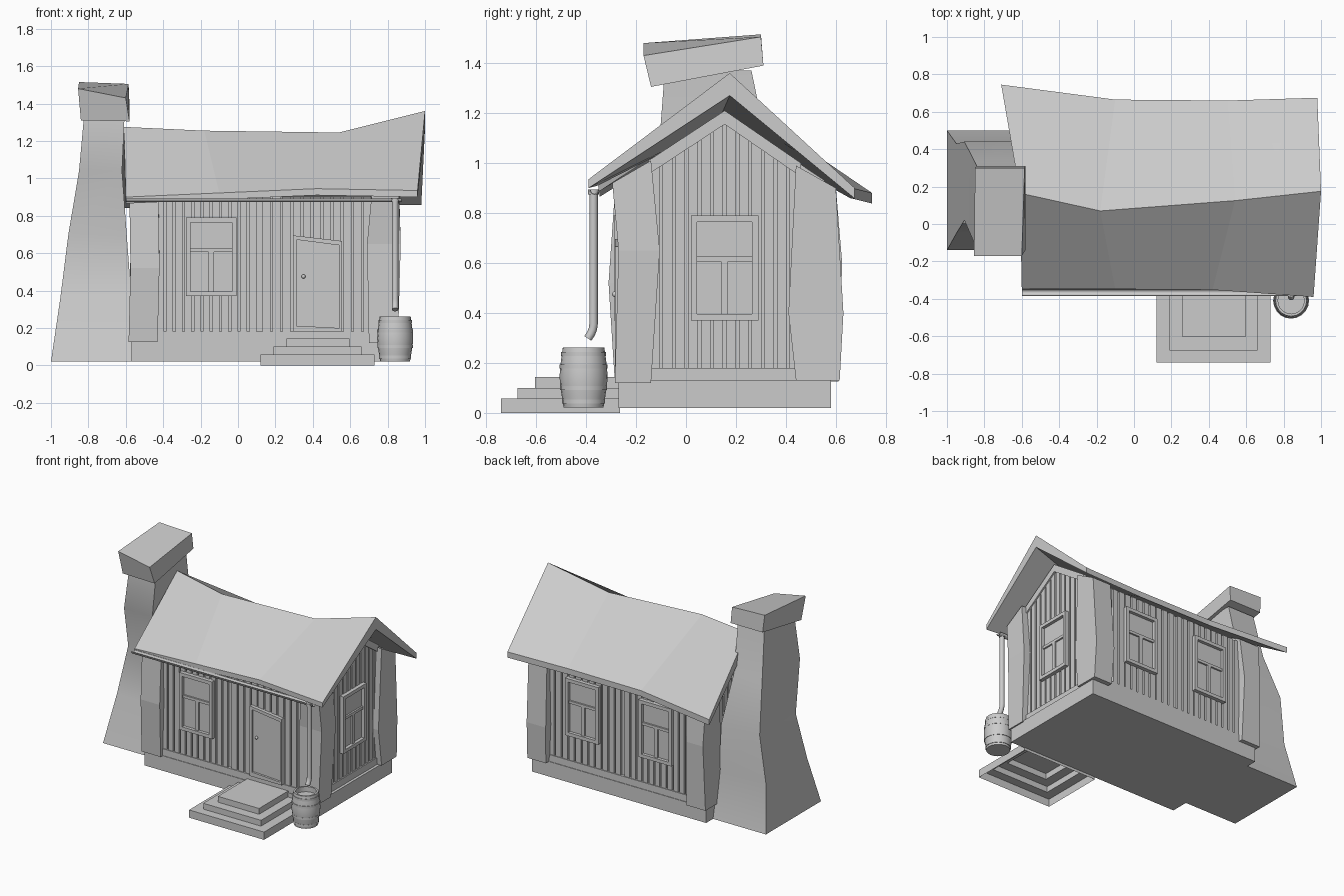
import bpy, bmesh
from math import pi, sin, cos, radians
from mathutils import Matrix, Vector

if "Cube" in bpy.data.objects:
    bpy.data.objects.remove(bpy.data.objects["Cube"])


def finish(name, bm, mat=None, smooth=False):
    if mat:
        bm.transform(mat)
    bmesh.ops.recalc_face_normals(bm, faces=bm.faces)
    me = bpy.data.meshes.new(name)
    bm.to_mesh(me)
    bm.free()
    ob = bpy.data.objects.new(name, me)
    bpy.context.collection.objects.link(ob)
    if smooth:
        bpy.ops.object.select_all(action='DESELECT')
        ob.select_set(True)
        bpy.context.view_layer.objects.active = ob
        bpy.ops.object.shade_smooth_by_angle(angle=radians(35))
    return ob


def loft(name, rings, start=True, end=True, mat=None, smooth=False):
    bm = bmesh.new()
    vs = [[bm.verts.new(p) for p in r] for r in rings]
    n = len(vs[0])
    for a, b in zip(vs, vs[1:]):
        for i in range(n):
            bm.faces.new((a[i], a[(i + 1) % n], b[(i + 1) % n], b[i]))
    if start:
        bm.faces.new(vs[0])
    if end:
        bm.faces.new(vs[-1])
    return finish(name, bm, mat, smooth)


def rect(z, x0, x1, y0, y1):
    return [(x0, y0, z), (x1, y0, z), (x1, y1, z), (x0, y1, z)]


def boxes(name, items, mat=None):
    # each item: x0, x1, y0, y1, z0, z1 (optional other height for the x1 side)
    bm = bmesh.new()
    for it in items:
        x0, x1, y0, y1, z0, z1 = it[:6]
        z2 = it[6] if len(it) > 6 else z1
        lo = [bm.verts.new(p) for p in rect(z0, x0, x1, y0, y1)]
        hi = [bm.verts.new(p) for p in ((x0, y0, z1), (x1, y0, z2), (x1, y1, z2), (x0, y1, z1))]
        bm.faces.new(lo)
        bm.faces.new(hi)
        for i in range(4):
            j = (i + 1) % 4
            bm.faces.new((lo[i], lo[j], hi[j], hi[i]))
    return finish(name, bm, mat)


def circle(r, z, c, n=20):
    return [(c[0] + r * cos(2 * pi * i / n), c[1] + r * sin(2 * pi * i / n), z) for i in range(n)]


# wall frames: local x runs along the wall, local -y points outwards
FRONT = Matrix.Translation((0, -0.245, 0))
RIGHT = Matrix.Translation((0.80, 0, 0)) @ Matrix.Rotation(pi / 2, 4, 'Z')
BACK = Matrix.Translation((0, 0.555, 0)) @ Matrix.Rotation(pi, 4, 'Z')
LEFT = Matrix.Translation((-0.54, 0, 0)) @ Matrix.Rotation(-pi / 2, 4, 'Z')

# foundation, sill and wall core
boxes("foundation", [(-0.57, 0.845, -0.27, 0.58, 0.02, 0.13)])
boxes("sill", [(-0.56, 0.825, -0.266, 0.576, 0.13, 0.18)])
boxes("wall_core", [(-0.54, 0.80, -0.245, 0.555, 0.13, 0.90)])


# gable ends with barge trim
def gable(name, x0, x1, pts):
    loft(name, [[(x, y, z) for y, z in pts] for x in (x0, x1)])


tri = [(-0.245, 0.88), (0.555, 0.88), (0.555, 0.93), (0.155, 1.20), (-0.245, 0.93)]
gable("right_gable", 0.74, 0.80, tri)
gable("left_gable", -0.54, -0.48, [(y, z - 0.03 if z > 0.9 else z) for y, z in tri])
trim = [(-0.15, 1.01), (0.155, 1.21), (0.46, 1.00), (0.46, 0.945), (0.155, 1.155), (-0.15, 0.955)]
gable("right_gable_trim", 0.80, 0.826, trim)
gable("left_gable_trim", -0.566, -0.54, [(y, z - 0.04) for y, z in trim])


# vertical wall planks
def planks(name, a, b, count, top, mat):
    w = (b - a) / count
    items = []
    for i in range(count):
        u, v = a + i * w + 0.006, a + (i + 1) * w - 0.006
        items.append((u, v, -0.016, 0.005, 0.18, top(u), top(v)))
    boxes(name, items, mat)


flat = lambda u: 0.90
for nm, m, s in (("front", FRONT, 1), ("back", BACK, -1)):
    for k, (a, b) in enumerate(((-0.44, 0.105), (0.125, 0.72))):
        a, b = sorted((a * s, b * s))
        planks(f"{nm}_planks_{k + 1}", a, b, 11, flat, m)
planks("right_planks", -0.15, 0.46, 12, lambda u: 1.165 - 0.68 * abs(u - 0.155), RIGHT)
planks("left_planks", -0.46, 0.15, 12, lambda u: 1.125 - 0.68 * abs(u + 0.155), LEFT)

# crooked corner posts (rows: z, x0, x1, y0, y1); tops follow the roof slope
posts = {
    "front_right_post": [(0.12, 0.70, 0.855, -0.285, -0.14), (0.65, 0.69, 0.87, -0.27, -0.105),
                         (0.92, 0.715, 0.86, -0.295, -0.14)],
    "front_left_post": [(0.125, -0.585, -0.43, -0.285, -0.14), (0.52, -0.575, -0.42, -0.31, -0.13),
                        (0.88, -0.58, -0.425, -0.285, -0.14)],
    "back_right_post": [(0.13, 0.71, 0.86, 0.44, 0.615), (0.40, 0.70, 0.855, 0.41, 0.63),
                        (0.90, 0.71, 0.86, 0.44, 0.60)],
    "back_left_post": [(0.125, -0.585, -0.43, 0.44, 0.61), (0.60, -0.575, -0.44, 0.42, 0.625),
                       (0.90, -0.58, -0.42, 0.44, 0.60)],
}
for nm, rows in posts.items():
    rings = [rect(*r) for r in rows]
    inner = rows[-1][4] if "front" in nm else rows[-1][3]
    rings[-1] = [(x, y, z + (0.09 if y == inner else 0)) for x, y, z in rings[-1]]
    loft(nm, rings)


# windows: outer frame, sash bars and glass
def window(name, c, mat):
    f, s = -0.043, -0.032
    items = [(-.135, -.11, f, 0, .37, .79), (.11, .135, f, 0, .37, .79),
             (-.11, .11, f, 0, .765, .79), (-.11, .11, f, 0, .37, .395),
             (-.11, .11, s, 0, .605, .625), (-.014, .014, s, 0, .395, .605),
             (-.11, .11, -.02, 0, .395, .765)]
    boxes(name, items, mat @ Matrix.Translation((c, 0, 0)))


window("front_window", -0.143, FRONT)
window("right_window", 0.155, RIGHT)
window("back_window_1", -0.43, BACK)
window("back_window_2", 0.165, BACK)

# crooked door and knob
outer = [(0.295, 0.18), (0.555, 0.18), (0.555, 0.665), (0.295, 0.695)]
inner = [(0.312, 0.212), (0.542, 0.20), (0.542, 0.642), (0.312, 0.672)]
loft("door", [[(x, y, z) for x, z in p] for p, y in
              ((outer, -0.24), (outer, -0.285), (inner, -0.285), (inner, -0.27))])
bm = bmesh.new()
bmesh.ops.create_uvsphere(bm, u_segments=12, v_segments=8, radius=0.011)
finish("door_knob", bm, Matrix.Translation((0.35, -0.285, 0.475)), True)

# entrance steps, hollow underneath
s1, s2, s3 = (0.12, 0.73, -0.74, -0.265), (0.19, 0.66, -0.675, -0.265), (0.26, 0.595, -0.605, -0.265)
loft("steps", [rect(z, *s) for s, z in
               ((s1, 0), (s1, .057), (s2, .057), (s2, .10), (s3, .10), (s3, .143))], start=False)

# sagging roof: front eave, ridge, back eave at four stations
stations = [((-0.60, -0.345, 0.90), (-0.61, 0.165, 1.275), (-0.71, 0.745, 0.88)),
            ((-0.10, -0.348, 0.922), (-0.18, 0.07, 1.255), (-0.10, 0.665, 0.90)),
            ((0.42, -0.352, 0.945), (0.54, 0.125, 1.245), (0.50, 0.66, 0.90)),
            ((0.96, -0.39, 0.935), (1.00, 0.175, 1.36), (0.98, 0.675, 0.90))]
rings = []
for f, r, b in stations:
    low = [(p[0], p[1], p[2] - t) for p, t in ((b, 0.042), (r, 0.09), (f, 0.035))]
    rings.append([f, r, b] + low)
loft("roof", rings)

# crooked chimney and tilted cap
loft("chimney", [rect(*r) for r in ((0.02, -1.0, -0.55, -0.14, 0.50), (0.36, -0.95, -0.57, -0.05, 0.43),
                                    (0.70, -0.907, -0.595, 0.02, 0.44), (1.04, -0.85, -0.62, -0.11, 0.33),
                                    (1.37, -0.82, -0.605, -0.085, 0.262))], smooth=True)
loft("chimney_cap", [[(-0.84, -0.14, 1.31), (-0.58, -0.14, 1.305), (-0.58, 0.31, 1.39), (-0.84, 0.31, 1.39)],
                     [(-0.855, -0.17, 1.48), (-0.60, -0.17, 1.43), (-0.585, 0.30, 1.505), (-0.85, 0.30, 1.515)]])

# gutter channel
arc = [pi + pi * i / 8 for i in range(9)]
prof = [(0.02 * cos(a), 0.02 * sin(a)) for a in arc] + [(0.016 * cos(a), 0.016 * sin(a)) for a in reversed(arc)]
loft("gutter", [[(x, -0.365 + u, 0.893 + v) for u, v in prof] for x in (-0.60, 0.875)], smooth=True)

# downpipe
path = [(-0.37, 0.89), (-0.37, 0.355), (-0.373, 0.335), (-0.38, 0.318), (-0.393, 0.298)]
pipe = []
for i, (y, z) in enumerate(path):
    a, b = path[max(i - 1, 0)], path[min(i + 1, len(path) - 1)]
    t = Vector((0, b[0] - a[0], b[1] - a[1])).normalized()
    n = Vector((1, 0, 0)).cross(t)
    pipe.append([Vector((0.84, y, z)) + 0.017 * (Vector((cos(k * pi / 6), 0, 0)) + n * sin(k * pi / 6))
                 for k in range(12)])
loft("downpipe", pipe, smooth=True)
loft("downpipe_collar", [circle(0.022, z, (0.84, -0.37), 12) for z in (0.875, 0.895)], smooth=True)

# rain barrel with hoops
C = (0.84, -0.41)
prof = [(.08, .022), (.087, .065), (.094, .11), (.096, .145), (.094, .18), (.089, .22), (.083, .262),
        (.07, .262), (.07, .225)]
loft("barrel", [circle(r, z, C) for r, z in prof], smooth=True)
for k, (z, r) in enumerate(((0.045, 0.086), (0.10, 0.0945), (0.185, 0.0955), (0.235, 0.0895))):
    loft(f"barrel_hoop_{k + 1}", [circle(q, h, C) for q, h in
                                  ((r - .01, z - .008), (r, z - .008), (r, z + .008), (r - .01, z + .008))],
         start=False, end=False, smooth=True)
